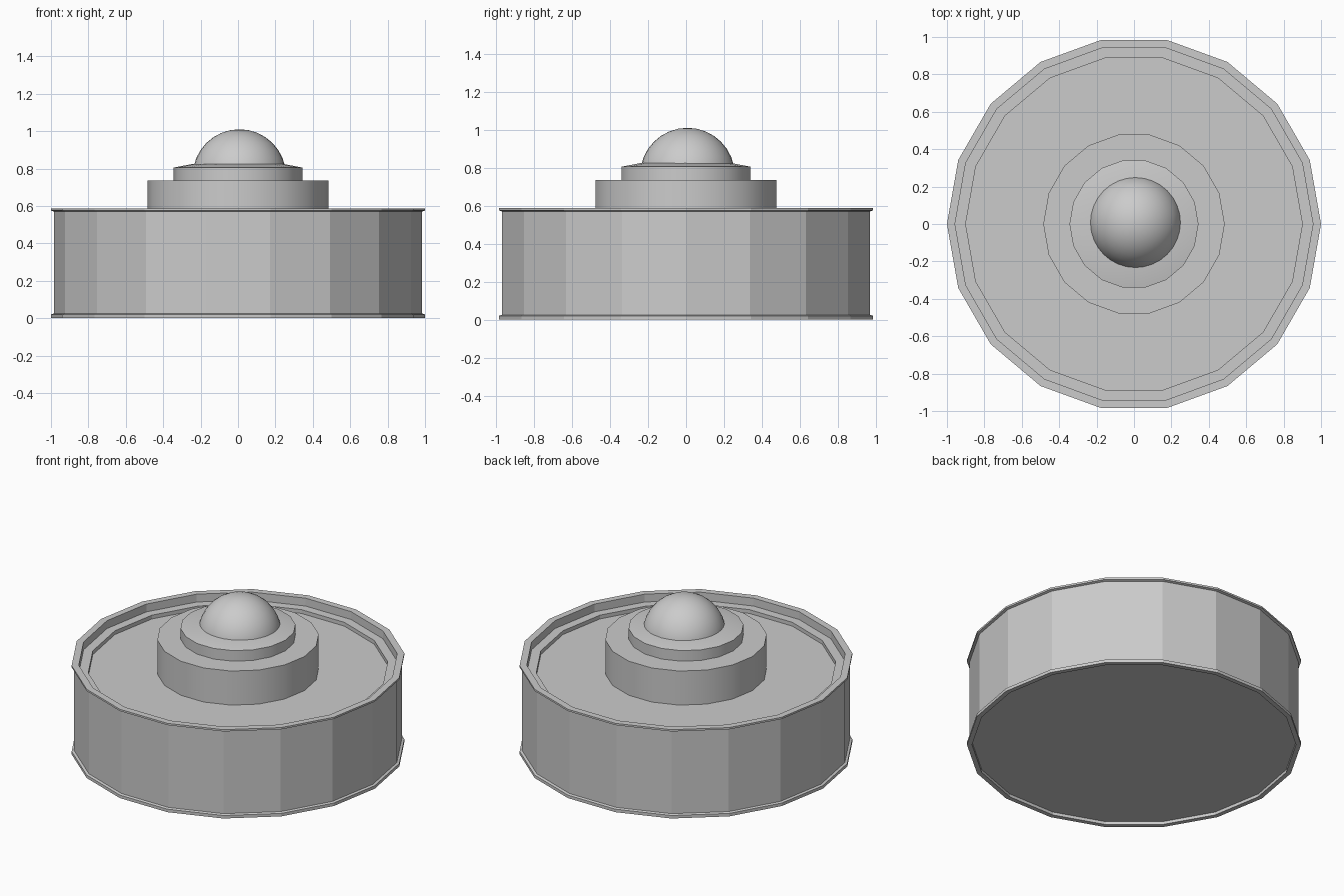
import bpy, bmesh
from math import cos, sin, tau, radians

if "Cube" in bpy.data.objects:
    bpy.data.objects.remove(bpy.data.objects["Cube"])

SIDES = 18


def lathe(name, profile, smooth=False):
    """Spin an (r, z) profile round z; ends are capped with flat polygons."""
    bm = bmesh.new()
    rings = [[bm.verts.new((r * cos(tau * i / SIDES), r * sin(tau * i / SIDES), z))
              for i in range(SIDES)] for r, z in profile]
    for a, b in zip(rings, rings[1:]):
        for i in range(SIDES):
            j = (i + 1) % SIDES
            bm.faces.new((a[i], a[j], b[j], b[i]))
    bm.faces.new(rings[0][::-1])
    bm.faces.new(rings[-1])
    bmesh.ops.recalc_face_normals(bm, faces=bm.faces)
    mesh = bpy.data.meshes.new(name)
    bm.to_mesh(mesh)
    bm.free()
    ob = bpy.data.objects.new(name, mesh)
    bpy.context.collection.objects.link(ob)
    if smooth:
        smooth_shade(ob)
    return ob


def smooth_shade(ob):
    bpy.ops.object.select_all(action='DESELECT')
    ob.select_set(True)
    bpy.context.view_layer.objects.active = ob
    bpy.ops.object.shade_smooth_by_angle(angle=radians(30))


# Can body: recessed underside, lipped wall, stepped recessed lid
lathe("can_body", [
    (0.97, 0.02), (0.97, 0.0), (1.0, 0.0), (1.0, 0.02), (0.985, 0.025),
    (0.985, 0.57), (1.0, 0.575), (1.0, 0.587), (0.957, 0.587),
    (0.957, 0.535), (0.90, 0.535), (0.90, 0.51)])

# Raised hub on the lid
lathe("hub", [(0.485, 0.50), (0.485, 0.735)], smooth=True)

# Collar with a gently sloping top
lathe("collar", [(0.345, 0.72), (0.345, 0.805), (0.24, 0.825)], smooth=True)

# Domed button, a sphere sunk into the collar
bpy.ops.mesh.primitive_uv_sphere_add(segments=32, ring_count=16, radius=0.25,
                                     location=(0.0075, 0.0075, 0.76))
dome = bpy.context.object
dome.name = "dome_button"
bm = bmesh.new()
bm.from_mesh(dome.data)
# Remove the hidden lower half
bmesh.ops.delete(bm, geom=[v for v in bm.verts if v.co.z < -0.01], context='VERTS')
bm.to_mesh(dome.data)
bm.free()
smooth_shade(dome)
